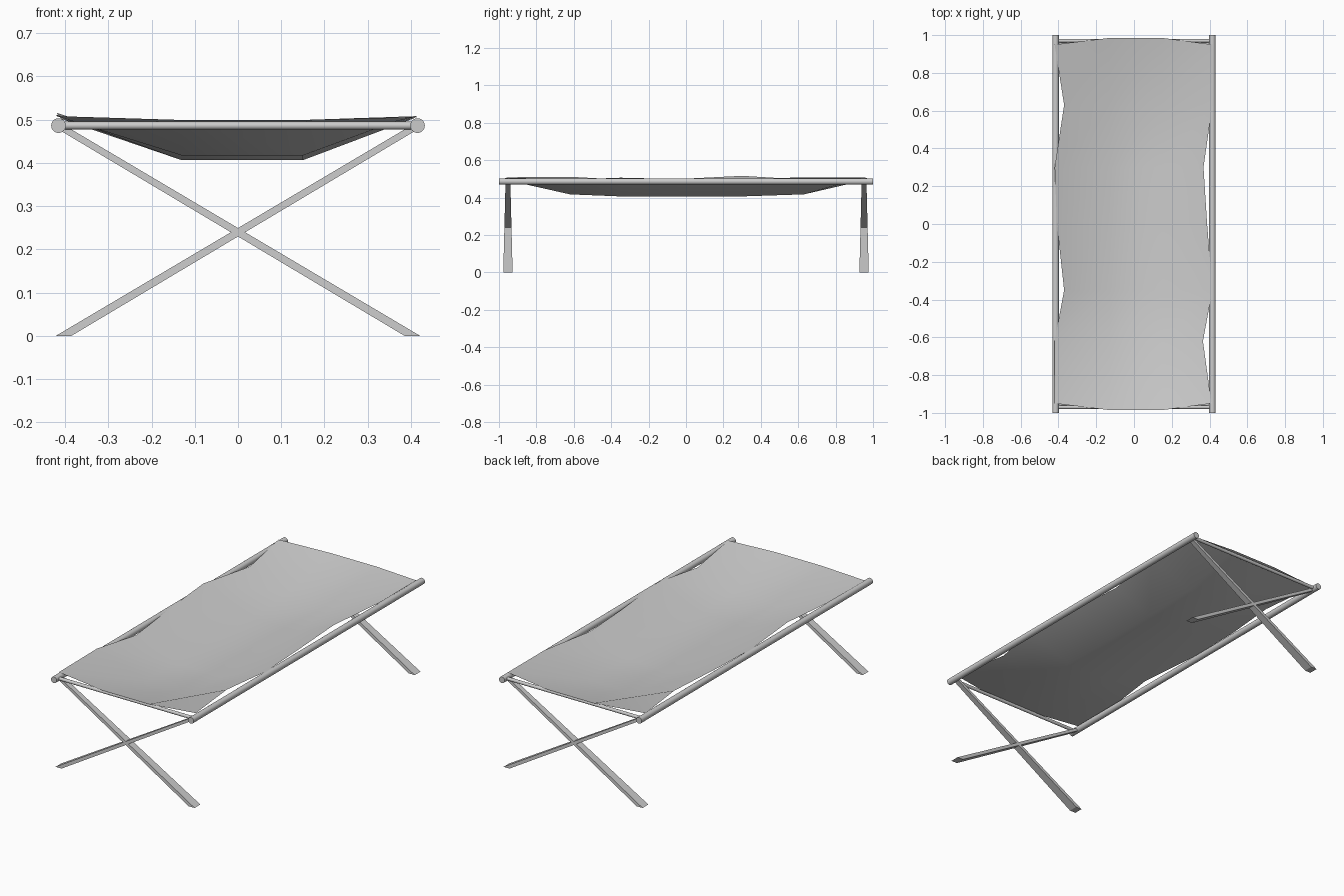
import bpy
from math import pi

if "Cube" in bpy.data.objects:
    bpy.data.objects.remove(bpy.data.objects["Cube"])


def mesh_object(name, verts, faces):
    me = bpy.data.meshes.new(name)
    me.from_pydata(verts, [], faces)
    me.update()
    ob = bpy.data.objects.new(name, me)
    bpy.context.collection.objects.link(ob)
    return ob


def shade(ob):
    bpy.ops.object.select_all(action='DESELECT')
    ob.select_set(True)
    bpy.context.view_layer.objects.active = ob
    bpy.ops.object.shade_smooth_by_angle()


def rod(name, loc, rot, radius, length):
    bpy.ops.mesh.primitive_cylinder_add(vertices=24, radius=radius, depth=length,
                                        location=loc, rotation=rot)
    ob = bpy.context.object
    ob.name = name
    shade(ob)


# Long side rails
for side, s in (("left", -1), ("right", 1)):
    rod(side + "_rail", (s * 0.415, 0, 0.486), (pi / 2, 0, 0), 0.017, 2.0)

# Thin end bars
for end, e in (("front", -1), ("back", 1)):
    rod(end + "_bar", (0, e * 0.97, 0.486), (0, pi / 2, 0), 0.009, 0.82)


# Crossed legs: flat slats, wider at the foot, cut level with the floor
def leg(name, s, y):
    verts = []
    for xc, z, half_x, half_y in ((0.403, 0, 0.018, 0.025), (-0.405, 0.48, 0.015, 0.013)):
        for dx, dy in ((-1, -1), (1, -1), (1, 1), (-1, 1)):
            verts.append((s * (xc + dx * half_x), y + dy * half_y, z))
    faces = [(3, 2, 1, 0), (4, 5, 6, 7)]
    faces += [(i, (i + 1) % 4, (i + 1) % 4 + 4, i + 4) for i in range(4)]
    if s < 0:
        faces = [f[::-1] for f in faces]
    mesh_object(name, verts, faces)


for end, e in (("front", -1), ("back", 1)):
    leg(end + "_leg_a", 1, e * 0.952)
    leg(end + "_leg_b", -1, e * 0.952)

# Sagging cloth: per row y, left edge (x, z), middle z, right edge (x, z)
rows = [
    (-0.985, -0.42, 0.508, 0.499, 0.41, 0.506),
    (-0.62, -0.42, 0.511, 0.417, 0.365, 0.496),
    (-0.35, -0.37, 0.496, 0.406, 0.415, 0.506),
    (0.0, -0.408, 0.501, 0.406, 0.387, 0.498),
    (0.30, -0.42, 0.516, 0.406, 0.368, 0.498),
    (0.63, -0.37, 0.496, 0.417, 0.415, 0.508),
    (0.985, -0.42, 0.508, 0.499, 0.415, 0.508),
]
verts = []
for y, xl, zl, zm, xr, zr in rows:
    y_edge = max(-0.95, min(0.95, y))
    verts += [(xl, y_edge, zl), (-0.13, y, zm), (0.15, y, zm), (xr, y_edge, zr)]
faces = [(r * 4 + c, r * 4 + c + 1, r * 4 + c + 5, r * 4 + c + 4)
         for r in range(len(rows) - 1) for c in range(3)]
shade(mesh_object("cloth_bed", verts, faces))
